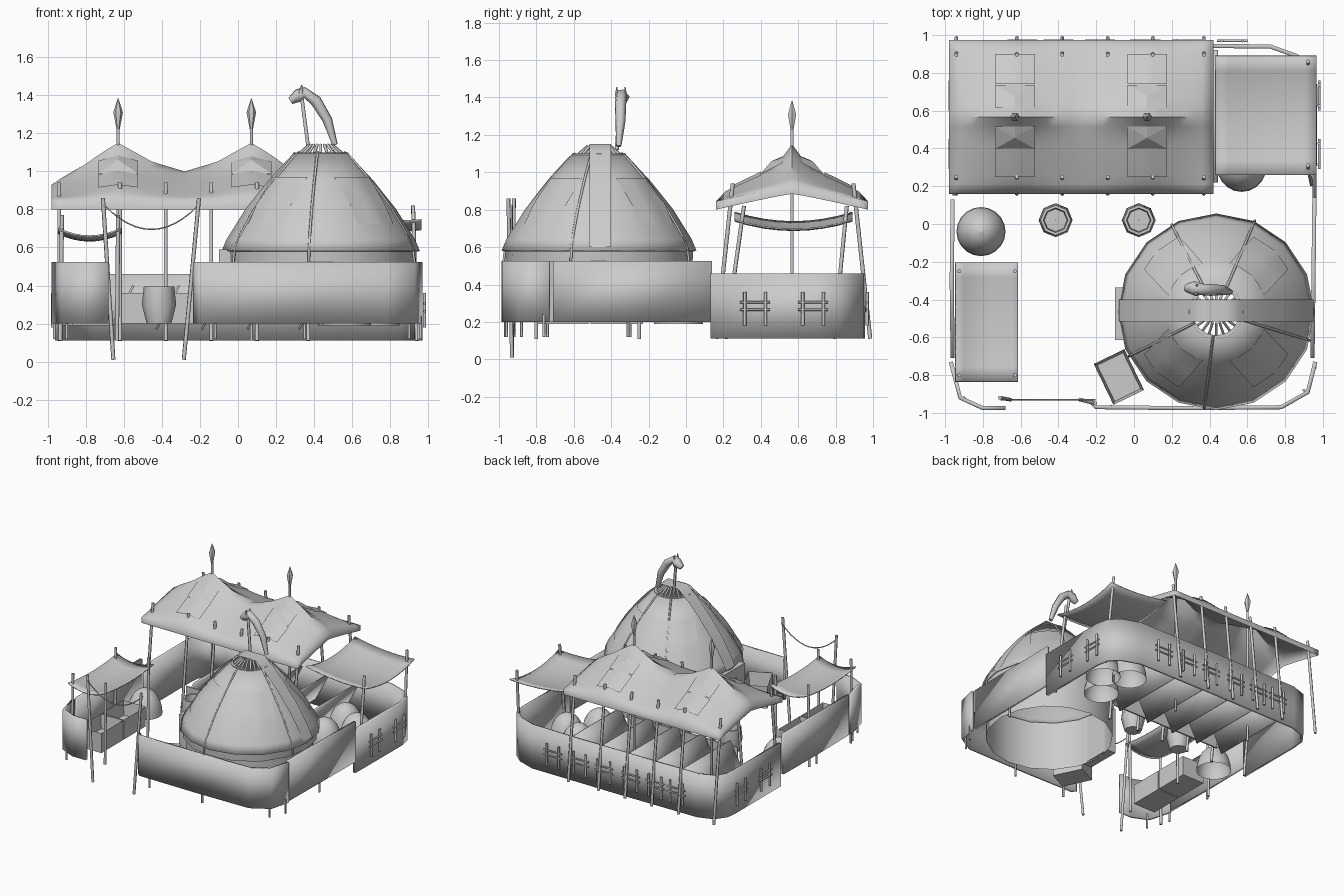
import bpy, bmesh, math
from mathutils import Vector

if "Cube" in bpy.data.objects:
    bpy.data.objects.remove(bpy.data.objects["Cube"])

GREY = (0.6, 0.6, 0.6, 1)
mat = bpy.data.materials.new("plain_grey")
mat.use_nodes = True
mat.diffuse_color = GREY
mat.node_tree.nodes["Principled BSDF"].inputs["Base Color"].default_value = GREY


def add(name, data, smooth=0):
    ob = bpy.data.objects.new(name, data)
    bpy.context.scene.collection.objects.link(ob)
    data.materials.append(mat)
    if smooth:
        bpy.ops.object.select_all(action='DESELECT')
        ob.select_set(True)
        bpy.context.view_layer.objects.active = ob
        bpy.ops.object.shade_smooth_by_angle(angle=math.radians(smooth))
    return ob


def mesh(name, verts, faces, smooth=0):
    me = bpy.data.meshes.new(name)
    me.from_pydata(verts, [], faces)
    return add(name, me, smooth)


def solid(ob, t):
    m = ob.modifiers.new("thickness", 'SOLIDIFY')
    m.thickness, m.offset = t, 0


def box(name, loc, size, turn=0, open_top=False):
    bm = bmesh.new()
    bmesh.ops.create_cube(bm, size=1)
    bmesh.ops.scale(bm, vec=size, verts=bm.verts)
    if open_top:
        top = max(bm.faces, key=lambda f: f.calc_center_median().z)
        bmesh.ops.inset_region(bm, faces=[top], thickness=0.02)
        bmesh.ops.translate(bm, vec=(0, 0, -size[2] * 0.7), verts=top.verts)
    me = bpy.data.meshes.new(name)
    bm.to_mesh(me)
    bm.free()
    ob = add(name, me)
    ob.location, ob.rotation_euler.z = loc, turn


def rod(name, a, b, r=0.01, r2=None):
    a, b = Vector(a), Vector(b)
    bm = bmesh.new()
    bmesh.ops.create_cone(bm, cap_ends=True, segments=6, radius1=r,
                          radius2=r if r2 is None else r2, depth=(b - a).length)
    me = bpy.data.meshes.new(name)
    bm.to_mesh(me)
    bm.free()
    ob = add(name, me, 70)
    ob.location = (a + b) / 2
    ob.rotation_euler = (b - a).to_track_quat('Z', 'Y').to_euler()


def tube(name, pts, r, radii=None):
    cu = bpy.data.curves.new(name, 'CURVE')
    cu.dimensions, cu.bevel_depth, cu.bevel_resolution = '3D', r, 1
    cu.use_fill_caps = True
    sp = cu.splines.new('POLY')
    sp.points.add(len(pts) - 1)
    for i, p in enumerate(pts):
        sp.points[i].co = (*p, 1)
        sp.points[i].radius = radii[i] if radii else 1
    add(name, cu)


def lathe(name, c, profile, n, smooth=50):
    verts = [(c[0] + r * math.cos(2 * math.pi * k / n), c[1] + r * math.sin(2 * math.pi * k / n), z)
             for r, z in profile for k in range(n)]
    faces = [(j * n + k, j * n + (k + 1) % n, (j + 1) * n + (k + 1) % n, (j + 1) * n + k)
             for j in range(len(profile) - 1) for k in range(n)]
    return mesh(name, verts, faces, smooth)


def sheet(name, nu, nv, f, smooth=50):
    verts = [f(i / nu, j / nv) for j in range(nv + 1) for i in range(nu + 1)]
    w = nu + 1
    faces = [(j * w + i, j * w + i + 1, (j + 1) * w + i + 1, (j + 1) * w + i)
             for j in range(nv) for i in range(nu)]
    return mesh(name, verts, faces, smooth)


def wall(name, path, z0, z1):
    n = len(path) - 1
    solid(sheet(name, n, 1, lambda u, v: (*path[round(u * n)], z0 + v * (z1 - z0))), 0.022)


def interp(x, pts):
    if x <= pts[0][0]:
        return pts[0][1]
    for (a, p), (b, q) in zip(pts, pts[1:]):
        if x <= b:
            return p + (q - p) * (x - a) / (b - a)
    return pts[-1][1]


# Round tent
CX, CY, N = 0.435, -0.465, 16
ROOF = [(0.515, 0.58), (0.49, 0.64), (0.39, 0.8), (0.27, 0.95), (0.14, 1.09)]
lathe("tent_wall", (CX, CY), [(0.475, 0.2), (0.475, 0.6)], N)
lathe("tent_skirt", (CX, CY), [(0.5, 0.52), (0.505, 0.6)], N)
solid(lathe("tent_roof", (CX, CY), ROOF, N), 0.012)


def on_roof(a, r, lift=0.012):
    step = 2 * math.pi / N
    k = math.cos(step / 2) / math.cos(a % step - step / 2)
    return (CX + r * k * math.cos(a), CY + r * k * math.sin(a), interp(r, ROOF[::-1]) + lift)


for a in (47, 133, 227, 313):
    sheet("roof_patch", 6, 6, lambda u, v: on_roof(
        math.radians(a) + (u - 0.5) * 0.26 / (0.27 + 0.18 * v), 0.27 + 0.18 * v, 0.02))
for a in (-97, -17, -153, 67, 117):
    tube("roof_rope", [on_roof(math.radians(a), 0.13 + 0.0384 * i) for i in range(11)]
         + [on_roof(math.radians(a), 0.525, -0.08)], 0.007)


# Cloth band over the roof
def band(u, v):
    d = (u - 0.5) * 1.03
    z = 1.15 if abs(d) < 0.09 else interp(abs(d), ROOF[::-1]) + 0.02
    return (CX + d, -0.515 + 0.115 * v, z)


sheet("roof_band", 24, 1, band)
lathe("crown_ring", (CX, CY), [(0.145, 1.07), (0.145, 1.1), (0.125, 1.1), (0.125, 1.07)], N)
for i in range(20):
    c, s = math.cos(i * math.pi / 10), math.sin(i * math.pi / 10)
    rod("crown_spoke", (CX + 0.14 * c, CY + 0.14 * s, 1.07), (CX + 0.06 * c, CY + 0.06 * s, 1.14), 0.008)
box("tent_door", (-0.06, -0.475, 0.4), (0.08, 0.28, 0.38))

# Carved animal-head ornament
tube("carved_neck", [(0.51, -0.36, 1.14), (0.47, -0.35, 1.27), (0.41, -0.35, 1.37), (0.35, -0.345, 1.415),
                     (0.32, -0.34, 1.4), (0.275, -0.34, 1.37)], 0.03, [0.5, 0.9, 1.05, 1, 1.3, 0.7])
for y in (-0.37, -0.325):
    rod("carved_ear", (0.33, y, 1.41), (0.335, y, 1.455), 0.012, 0.003)
rod("carved_support", (0.37, -0.37, 1.12), (0.335, -0.35, 1.39), 0.011)

# Cloth fence around the front yard
wall("front_fence", [(-0.23, -0.94), (-0.2, -0.97), (0.3, -0.975), (0.78, -0.97), (0.92, -0.89), (0.96, -0.73)], 0.2, 0.525)
wall("right_fence", [(0.945, -0.71), (0.95, -0.3), (0.955, 0.14)], 0.2, 0.525)
wall("left_fence", [(-0.96, -0.71), (-0.965, -0.3), (-0.96, 0.13)], 0.2, 0.525)
wall("left_corner_fence", [(-0.97, -0.73), (-0.92, -0.92), (-0.8, -0.975), (-0.68, -0.975)], 0.2, 0.525)
for x, y in ((0.35, -0.96), (0.9, -0.88), (0.96, -0.76), (0.95, -0.31), (-0.9, -0.92),
             (-0.965, -0.74), (-0.965, -0.3), (-0.12, -0.965)):
    rod("fence_stake", (x, y, 0.12), (x, y, 0.24), 0.008)

# Stable wall, slanted stall dividers and feed board
wall("stable_wall", [(0.955, 0.13), (0.96, 0.72), (0.94, 0.82), (0.86, 0.89), (0.72, 0.94), (0, 0.945),
                     (-0.76, 0.94), (-0.88, 0.9), (-0.94, 0.82), (-0.95, 0.72), (-0.95, 0.15)], 0.11, 0.46)
STALLS = (-0.62, -0.38, -0.14, 0.1, 0.37)
for x in STALLS:
    solid(sheet("stall_divider", 1, 1, lambda u, v: (x - 0.05 + 0.12 * u, 0.22 + 0.7 * v, 0.17 + 0.23 * u)), 0.012)
box("feed_board", (-0.125, 0.22, 0.28), (0.99, 0.012, 0.16))
for x in (-0.94,) + STALLS:
    rod("stable_back_post", (x, 0.985, 0.11), (x, 0.895, 0.94), 0.011)
    rod("stable_front_post", (x, 0.16, 0.11), (x, 0.25, 0.94), 0.011)


# Racks hung on the stable wall
def rack(x, y, dx, dy):
    for s in (-0.055, 0.055):
        px, py = x + dx * s, y + dy * s
        rod("rack_post", (px, py, 0.18), (px, py, 0.36), 0.009)
    for z in (0.265, 0.305):
        rod("rack_bar", (x - dx * 0.08, y - dy * 0.08, z), (x + dx * 0.08, y + dy * 0.08, z), 0.007)


for x in (-0.59, -0.4, -0.18, 0.06, 0.28, 0.52):
    rack(x, 0.97, 1, 0)
for y in (0.37, 0.68):
    rack(0.98, y, 0, 1)
    rack(-0.975, y, 0, 1)

# Large twin-peaked canopy
PEAKS = (-0.63, 0.07)
RIDGE = [(0, 1.15), (0.09, 1.1), (0.18, 1.05), (0.35, 1.0)]
SLOPE = [(0, 1), (0.22, 0.6), (0.66, 0.32), (0.88, 0.17), (1, 0)]


def canopy_z(x, y):
    d = min(abs(x - p) for p in PEAKS)
    ridge = interp(d, RIDGE)
    if x < PEAKS[0] or x > PEAKS[1]:
        ridge -= 0.07 * (d / 0.35) ** 2
    t = abs(y - 0.567) / 0.407
    mix = min(1, d / 0.35)
    return 0.845 + (ridge - 0.845) * ((1 - mix) * interp(t, SLOPE) + mix * (1 - t ** 1.1))


def canopy(u, v):
    x, y = -0.98 + 1.4 * u, 0.16 + 0.814 * v
    return (x, y, canopy_z(x, y))


roof = sheet("stable_canopy", 24, 16, canopy)
bm = bmesh.new()
bm.from_mesh(roof.data)
rim = bmesh.ops.extrude_edge_only(bm, edges=[e for e in bm.edges if e.is_boundary])
bmesh.ops.translate(bm, vec=(0, 0, -0.045), verts=[g for g in rim["geom"] if isinstance(g, bmesh.types.BMVert)])
bm.to_mesh(roof.data)
bm.free()

for p in PEAKS:
    rod("centre_pole", (p, 0.567, 0.11), (p, 0.567, 1.25), 0.009)
    lathe("spear_tip", (p, 0.567), [(0.008, 1.22), (0.025, 1.31), (0.016, 1.34), (0.001, 1.385)], 6)
    for y0, y1 in ((0.25, 0.4), (0.74, 0.9)):
        sheet("canopy_patch", 6, 6, lambda u, v: (
            p - 0.105 + 0.21 * u, y0 + (y1 - y0) * v, 0.012 + canopy_z(p - 0.105 + 0.21 * u, y0 + (y1 - y0) * v)))
    # Pointed vent hoods
    for s in (-1, 1):
        lip, back = 0.567 + s * 0.17, 0.567 + s * 0.05
        z, zb = canopy_z(p, lip), canopy_z(p + 0.105, back) + 0.01
        mesh("vent_hood", [(p - 0.105, back, zb), (p - 0.105, lip, z), (p, lip - s * 0.06, z + 0.07),
                           (p + 0.105, lip, z), (p + 0.105, back, zb), (p, back, zb + 0.03)],
             [(0, 1, 2), (0, 2, 5), (5, 2, 4), (2, 3, 4), (1, 3, 2)])


# Sagging awnings
def awning(name, x0, x1, y0, y1, low, rise_x, rise_y, tilt=0):
    def f(u, v):
        z = low + rise_x * (2 * u - 1) ** 2 + rise_y * (2 * v - 1) ** 2 + tilt * (1 - u)
        return (x0 + (x1 - x0) * u, y0 + (y1 - y0) * v, z)
    solid(sheet(name, 8, 8, f), 0.008)


awning("right_awning", 0.43, 0.965, 0.26, 0.89, 0.675, 0.02, 0.05, 0.04)
awning("left_awning", -0.945, -0.615, -0.835, -0.205, 0.635, 0.04, 0.025)
for y0, y1 in ((0.21, 0.31), (0.79, 0.86)):
    rod("right_awning_post", (0.94, y0, 0.11), (0.92, y1, 0.82), 0.011)
for x in (-0.925, -0.63):
    for y in (-0.8, -0.25):
        rod("left_awning_post", (x * 1.01, y, 0.11), (x, y, 0.77), 0.011)

# Gate with hanging rope
rod("gate_post", (-0.655, -0.93, 0.01), (-0.71, -0.92, 0.86), 0.011)
rod("gate_post", (-0.285, -0.93, 0.01), (-0.205, -0.95, 0.86), 0.011)
tube("gate_rope", [(-0.455 + 0.25 * t / 6, -0.93, 0.695 + 0.13 * (t / 6) ** 2) for t in range(-6, 7)], 0.004)

# Yard goods: barrels, hay mounds, crates
for x in (-0.415, 0.025):
    lathe("barrel", (x, 0.02), [(0.001, 0.2), (0.065, 0.2), (0.09, 0.3), (0.08, 0.395), (0.065, 0.395),
                                (0.06, 0.33), (0.001, 0.33)], 8)
for x, y in ((-0.81, -0.04), (0.57, 0.3), (0.72, 0.5), (0.55, 0.6)):
    lathe("hay_mound", (x, y), [(0.13 * math.cos(a * math.pi / 12.01), 0.19 + 0.2 * math.sin(a * math.pi / 12.01))
                                for a in range(7)], 20)
box("yard_crate", (-0.08, -0.81, 0.29), (0.18, 0.24, 0.18), 0.45, True)
for y in (-0.66, -0.37):
    box("long_trough", (-0.77, y, 0.27), (0.2, 0.28, 0.16), open_top=True)
